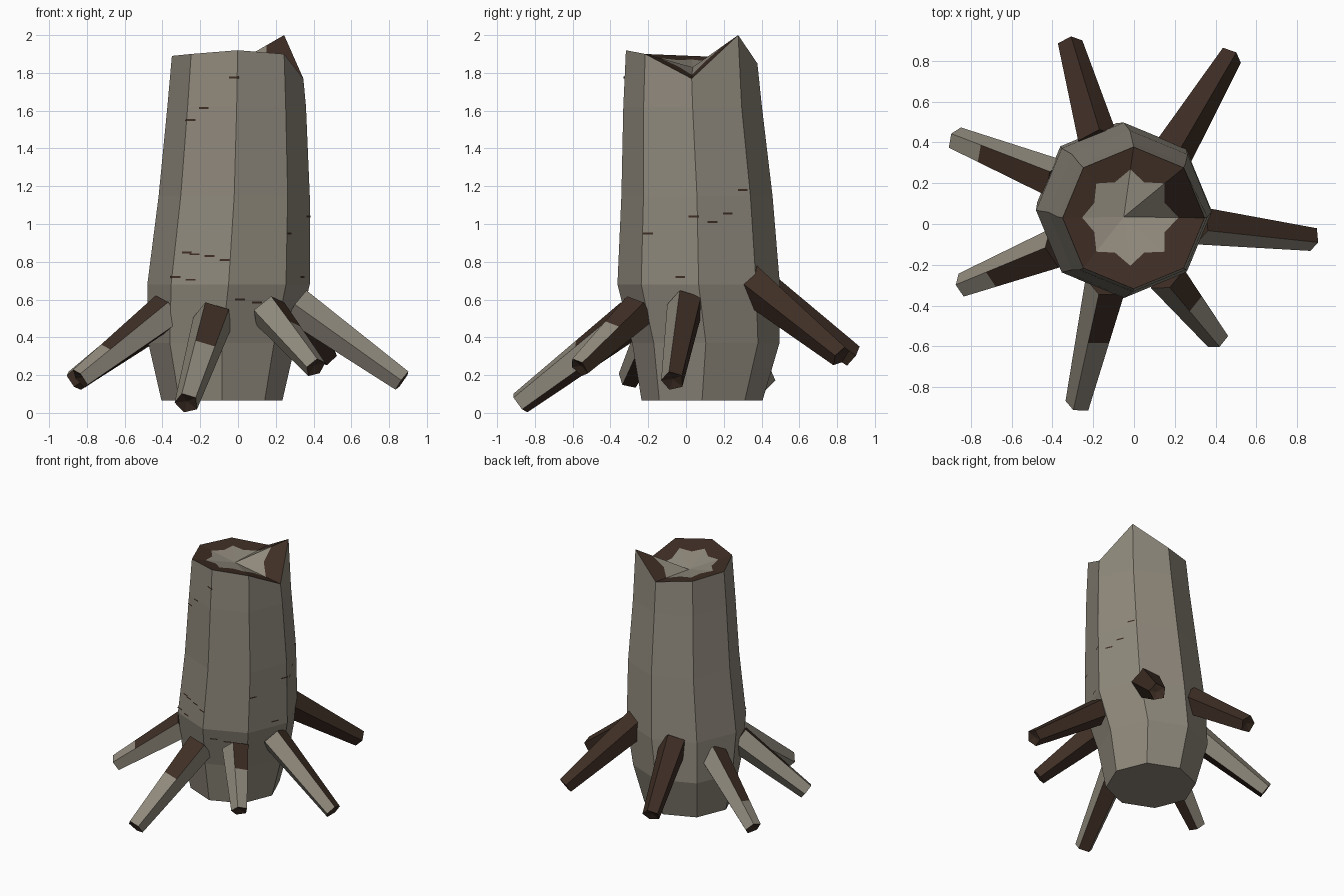
import bpy, bmesh, math
from mathutils import Vector
from mathutils.bvhtree import BVHTree

if "Cube" in bpy.data.objects:
    bpy.data.objects.remove(bpy.data.objects["Cube"])


def material(name, rgb):
    m = bpy.data.materials.new(name)
    m.diffuse_color = (*rgb, 1)
    m.use_nodes = True
    m.node_tree.nodes["Principled BSDF"].inputs["Base Color"].default_value = m.diffuse_color
    return m


BARK = material("grey_bark", (0.275, 0.248, 0.2))
DARK = material("dark_brown_wood", (0.048, 0.027, 0.018))


def finish(bm, name, recalc=True):
    if recalc:
        bmesh.ops.recalc_face_normals(bm, faces=bm.faces)
    me = bpy.data.meshes.new(name)
    bm.to_mesh(me)
    bm.free()
    me.materials.append(BARK)
    me.materials.append(DARK)
    ob = bpy.data.objects.new(name, me)
    bpy.context.collection.objects.link(ob)
    return ob


# Trunk: stacked octagons (centre x, centre y, z, radius), broken uneven top
RINGS = [(-0.085, 0.085, 0.065, 0.32), (-0.085, 0.105, 0.37, 0.39),
         (-0.05, 0.067, 0.68, 0.43), (-0.02, 0.058, 1.15, 0.40),
         (-0.007, 0.035, 1.62, 0.367), (-0.002, 0.03, 1.9, 0.348)]
TOP_Z = [1.77, 2.0, 1.85, 1.88, 1.89, 1.9, 1.92, 1.9]   # from +x, anticlockwise

bm = bmesh.new()
rings = []
for cx, cy, z, r in RINGS:
    rings.append([bm.verts.new((cx + r * math.cos(k * math.pi / 4),
                                cy + r * math.sin(k * math.pi / 4), z)) for k in range(8)])
for v, z in zip(rings[-1], TOP_Z):
    v.co.z = z
for lo, hi in zip(rings, rings[1:]):
    for k in range(8):
        j = (k + 1) % 8
        bm.faces.new((lo[k], lo[j], hi[j], hi[k]))
bm.faces.new(rings[0][::-1])

# Broken top: light star in the middle, dark rim around it
rim = rings[-1]
hub = bm.verts.new((-0.05, 0.035, 1.83))
tips = [bm.verts.new(hub.co.lerp(v.co, 0.68)) for v in rim]
for k in range(8):
    j = (k + 1) % 8
    dip = bm.verts.new(hub.co.lerp((rim[k].co + rim[j].co) / 2, 0.58))
    bm.faces.new((hub, tips[k], dip))
    bm.faces.new((hub, dip, tips[j]))
    for tri in ((tips[k], rim[k], dip), (rim[k], rim[j], dip), (rim[j], tips[j], dip)):
        bm.faces.new(tri).material_index = 1
bmesh.ops.recalc_face_normals(bm, faces=bm.faces)
bark_tree = BVHTree.FromBMesh(bm)
finish(bm, "trunk")


# Roots: tapered pentagons; the upper face turns from dark to grey at "split"
def root(name, base, tip, r0, r1, split, grey):
    base, tip = Vector(base), Vector(tip)
    axis = (tip - base).normalized()
    side = axis.cross(Vector((0, 0, 1))).normalized()
    up = side.cross(axis)
    bm = bmesh.new()
    loops = []
    for t in (0, split, 1):
        c, r = base.lerp(tip, t), r0 + (r1 - r0) * t
        angles = [math.radians(75 + 72 * k) for k in range(5)]
        loops.append([bm.verts.new(c + r * (math.cos(a) * side + math.sin(a) * up))
                      for a in angles])
    for s in range(2):
        for k in range(5):
            j = (k + 1) % 5
            f = bm.faces.new((loops[s][k], loops[s][j], loops[s + 1][j], loops[s + 1][k]))
            is_grey = k in grey or (k == 0 and s == 1 and bool(grey) and split < 0.9)
            f.material_index = 0 if is_grey else 1
    bm.faces.new(loops[0]).material_index = 1
    # slightly hollow tip
    c = bm.verts.new(tip - axis * 0.015)
    for k in range(5):
        bm.faces.new((loops[2][k], loops[2][(k + 1) % 5], c)).material_index = 1
    finish(bm, name)


root("root_east", (0.31, 0.0, 0.57), (0.87, -0.07, 0.17), 0.1, 0.062, 0.92, {3, 4})
root("root_south_east", (0.16, -0.25, 0.54), (0.41, -0.565, 0.24), 0.1, 0.06, 0.4, {3, 4})
root("root_south", (-0.13, -0.29, 0.5), (-0.272, -0.88, 0.052), 0.11, 0.065, 0.42, {1, 3, 4})
root("root_west_front", (-0.37, -0.12, 0.54), (-0.835, -0.3, 0.18), 0.105, 0.062, 0.66, {1, 3, 4})
root("root_west_back", (-0.37, 0.21, 0.54), (-0.87, 0.415, 0.17), 0.105, 0.062, 0.7, {3, 4})
root("root_north_west", (-0.18, 0.4, 0.65), (-0.315, 0.88, 0.3), 0.105, 0.065, 0.5, set())
root("root_north_east", (0.17, 0.33, 0.7), (0.47, 0.82, 0.3), 0.11, 0.062, 0.5, set())


# Bark cracks: thin dark dashes laid on the trunk, seen from the front and right
FRONT = [(-0.02, 1.775), (-0.18, 1.615), (-0.25, 1.55), (-0.27, 0.85), (-0.23, 0.84),
         (-0.15, 0.83), (-0.07, 0.81), (-0.33, 0.72), (-0.25, 0.705), (0.01, 0.6), (0.1, 0.585)]
RIGHT = [(0.3, 1.18), (0.22, 1.055), (0.14, 1.01), (-0.2, 0.95), (-0.03, 0.72), (0.04, 1.04)]


def crack(bm, origin, direction):
    hit, normal, _, _ = bark_tree.ray_cast(Vector(origin), Vector(direction))
    if hit is None:
        return
    along = Vector((0, 0, 1)).cross(normal).normalized()
    up = normal.cross(along)
    p = hit + normal * 0.002
    bm.faces.new([bm.verts.new(p + along * a * 0.028 + up * b * 0.005)
                  for a, b in ((-1, -1), (1, -1), (1, 1), (-1, 1))]).material_index = 1


bm = bmesh.new()
for x, z in FRONT:
    crack(bm, (x, -3, z), (0, 1, 0))
for y, z in RIGHT:
    crack(bm, (3, y, z), (-1, 0, 0))
finish(bm, "bark_cracks", recalc=False)
